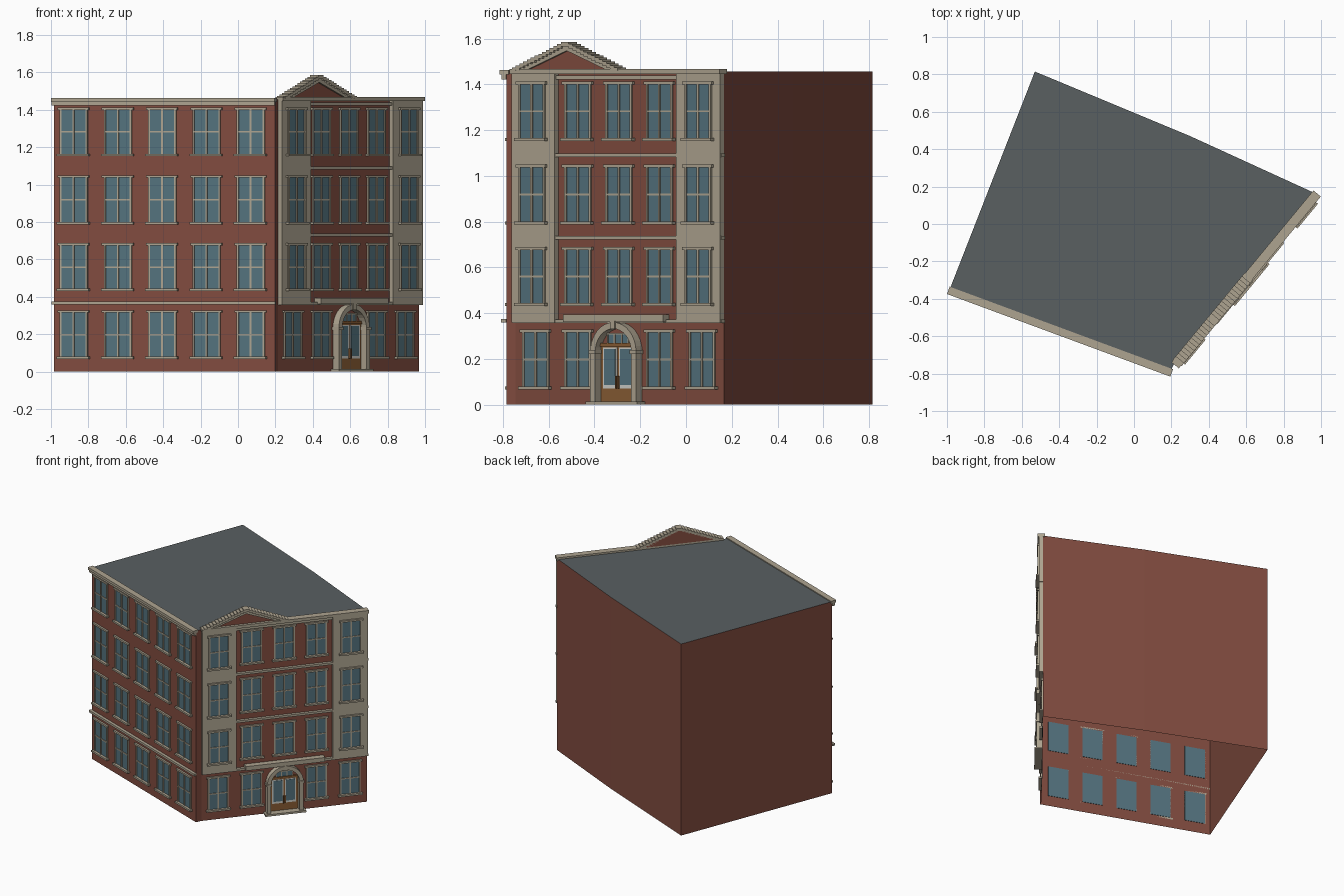
import bpy, bmesh, math
from mathutils import Vector, Matrix

if "Cube" in bpy.data.objects:
    bpy.data.objects.remove(bpy.data.objects["Cube"])


def material(name, r, g, b):
    m = bpy.data.materials.new(name)
    m.diffuse_color = (r, g, b, 1)
    m.use_nodes = True
    m.node_tree.nodes["Principled BSDF"].inputs["Base Color"].default_value = m.diffuse_color
    return m


BRICK = material("brick", 0.22, 0.072, 0.05)
STONE = material("stone", 0.42, 0.37, 0.28)
GLASS = material("glass", 0.09, 0.17, 0.21)
SLATE = material("roofing", 0.10, 0.115, 0.12)
WOOD = material("wood", 0.25, 0.11, 0.035)
PAINT = material("pale_paint", 0.62, 0.62, 0.58)


def finish(bm, name, mat, matrix=Matrix()):
    bmesh.ops.recalc_face_normals(bm, faces=bm.faces)
    me = bpy.data.meshes.new(name)
    bm.to_mesh(me)
    bm.free()
    me.materials.append(mat)
    ob = bpy.data.objects.new(name, me)
    ob.matrix_world = matrix
    bpy.context.collection.objects.link(ob)
    return ob


class Facade:
    """Local frame: u along the wall, d outwards, z up; collects parts by name."""

    def __init__(self, label, start, end):
        a, b = Vector(start), Vector(end)
        self.label, self.length, self.parts = label, (b - a).length, {}
        ang = math.atan2(b.y - a.y, b.x - a.x)
        self.matrix = Matrix.Translation((a.x, a.y, 0)) @ Matrix.Rotation(ang, 4, 'Z')

    def mesh(self, part, mat):
        return self.parts.setdefault(part, (bmesh.new(), mat))[0]

    def prism(self, part, mat, pts, d0, d1):
        bm = self.mesh(part, mat)
        front = [bm.verts.new((u, -d1, z)) for u, z in pts]
        back = [bm.verts.new((u, -d0, z)) for u, z in pts]
        bm.faces.new(front)
        bm.faces.new(back[::-1])
        n = len(pts)
        for i in range(n):
            j = (i + 1) % n
            bm.faces.new((front[i], back[i], back[j], front[j]))

    def box(self, part, mat, u0, u1, z0, z1, d0, d1):
        self.prism(part, mat, [(u0, z0), (u1, z0), (u1, z1), (u0, z1)], d0, d1)

    def window(self, u, z0, z1, w, d=0.0):
        h, zm = w / 2, (z0 + z1) / 2
        self.box("window_glass", GLASS, u - h, u + h, z0, z1, -0.003, d + 0.003)
        # sash bars and jambs
        for c, t in ((-h, 0.005), (0, 0.005), (h, 0.005)):
            self.box("window_frames", STONE, u + c - t, u + c + t, z0, z1, d, d + 0.009)
        self.box("window_frames", STONE, u - h, u + h, zm - 0.004, zm + 0.004, d, d + 0.008)
        # lintel and sill
        self.box("lintels", STONE, u - h - 0.015, u + h + 0.015, z1, z1 + 0.013, d, d + 0.014)
        self.box("sills", STONE, u - h - 0.017, u + h + 0.017, z0 - 0.013, z0, d, d + 0.022)

    def build(self):
        for part, (bm, mat) in self.parts.items():
            finish(bm, self.label + "_" + part, mat, self.matrix)


# building shell, open underneath
FOOT = [(-0.985, -0.348), (0.197, -0.785), (0.215, -0.745),
        (0.967, 0.165), (0.30, 0.47), (-0.53, 0.815)]
TOP = 1.455
bm = bmesh.new()
low = [bm.verts.new((x, y, 0)) for x, y in FOOT]
high = [bm.verts.new((x, y, TOP)) for x, y in FOOT]
for i in range(len(FOOT)):
    j = (i + 1) % len(FOOT)
    bm.faces.new((low[i], low[j], high[j], high[i]))
finish(bm, "brick_walls", BRICK)
bm = bmesh.new()
bm.faces.new([bm.verts.new((x, y, TOP)) for x, y in FOOT])
finish(bm, "flat_roof", SLATE)

FLOORS = [(0.08, 0.315), (0.444, 0.675), (0.80, 1.037), (1.165, 1.40)]

# long side facade
A = Facade("side", FOOT[0], FOOT[1])
for z0, z1 in FLOORS:
    for k in range(5):
        A.window(0.115 + 0.2524 * k, z0, z1, 0.148)
A.box("string_course", STONE, -0.005, A.length + 0.008, 0.358, 0.374, 0, 0.022)
A.box("cornice_lower", STONE, -0.005, A.length + 0.005, 1.422, 1.443, 0, 0.02)
A.box("cornice_upper", STONE, -0.005, A.length + 0.008, 1.443, 1.462, -0.012, 0.03)
A.build()

# entrance facade
B = Facade("entrance", FOOT[2], FOOT[3])
L, PD = B.length, 0.027
COLS = [0.118, 0.357, 0.59, 0.82, 1.061]
for f, (z0, z1) in enumerate(FLOORS):
    for k, u in enumerate(COLS):
        if f == 0 and k == 2:
            continue
        B.window(u, z0, z1, 0.138, PD if f and k in (0, 4) else 0)
# stone end bays, string courses, cornice
for u0, u1 in ((0.0, 0.243), (0.932, L)):
    B.box("stone_bays", STONE, u0, u1, 0.36, 1.447, 0, PD)
for z in (0.365, 0.73, 1.09):
    B.box("string_courses", STONE, 0, L + 0.006, z - 0.008, z + 0.008, 0, 0.022)
B.box("frieze", STONE, 0.243, 0.932, 1.422, 1.438, 0, 0.018)
B.box("cornice", STONE, -0.005, L + 0.006, 1.446, 1.468, -0.015, 0.036)

# pediment with stepped raking cornice
PC, PH, Z0, Z1 = 0.312, 0.30, 1.465, 1.585
B.prism("pediment_panel", BRICK, [(PC - PH, Z0), (PC + PH, Z0), (PC, Z1 - 0.015)], -0.015, 0.015)
for s in (-1, 1):
    B.prism("raking_moulding", STONE,
            [(PC + s * PH, Z0), (PC + s * (PH - 0.08), Z0), (PC, Z1 - 0.038), (PC, Z1 - 0.008)],
            -0.015, 0.028)
    n = 14
    for i in range(n):
        ua, ub = PH * (1 - i / n), PH * (1 - (i + 1) / n)
        zt = Z0 + (Z1 - Z0) * (i + 1) / n
        us = sorted((PC + s * ua, PC + s * ub))
        B.box("raking_steps", STONE, us[0], us[1], max(Z0 - 0.005, zt - 0.02), zt, -0.018, 0.04)

# doorway: arched surround, step, sign board
DC = 0.588
DR0, DR1, SPRING = 0.102, 0.13, 0.23


def arch(r):
    return [(DC + r * math.cos(math.pi * i / 16), SPRING + r * math.sin(math.pi * i / 16))
            for i in range(17)]


outer = [(DC + DR1, 0)] + arch(DR1) + [(DC - DR1, 0)]
inner = [(DC + DR0, 0)] + arch(DR0) + [(DC - DR0, 0)]
for i in range(len(outer) - 1):
    B.prism("door_surround", STONE, [outer[i], outer[i + 1], inner[i + 1], inner[i]], 0, 0.042)
for s in (-1, 1):
    c = DC + s * (DR0 + DR1) / 2
    B.box("door_capitals", STONE, c - 0.019, c + 0.019, SPRING - 0.008, SPRING + 0.008, 0, 0.048)
B.box("keystone", STONE, DC - 0.014, DC + 0.014, SPRING + 0.1, SPRING + 0.135, 0, 0.048)
B.box("doorstep", STONE, DC - 0.145, DC + 0.145, 0, 0.014, 0, 0.055)
B.box("sign_board", STONE, DC - 0.283, DC + 0.283, 0.362, 0.394, 0, 0.044)
# double door and transom light
B.box("door_panel", WOOD, DC - 0.1, DC + 0.1, 0.014, 0.265, 0, 0.005)
for s in (-1, 1):
    c = DC + s * 0.046
    B.box("door_light_frames", PAINT, c - 0.04, c + 0.04, 0.07, 0.25, 0.004, 0.009)
    B.box("door_lights", GLASS, c - 0.032, c + 0.032, 0.085, 0.243, 0.004, 0.011)
    h = DC + s * 0.006
    B.box("door_handles", WOOD, h - 0.003, h + 0.003, 0.07, 0.125, 0.009, 0.018)
B.box("transom_rail", WOOD, DC - 0.1, DC + 0.1, 0.254, 0.27, 0, 0.014)
B.box("transom_light", GLASS, DC - 0.058, DC + 0.058, 0.27, 0.308, 0, 0.006)
for u in (-0.058, -0.02, 0.02, 0.058):
    B.box("transom_bars", STONE, DC + u - 0.003, DC + u + 0.003, 0.27, 0.308, 0, 0.01)
B.box("transom_bars", STONE, DC - 0.061, DC + 0.061, 0.306, 0.313, 0, 0.01)
B.build()
